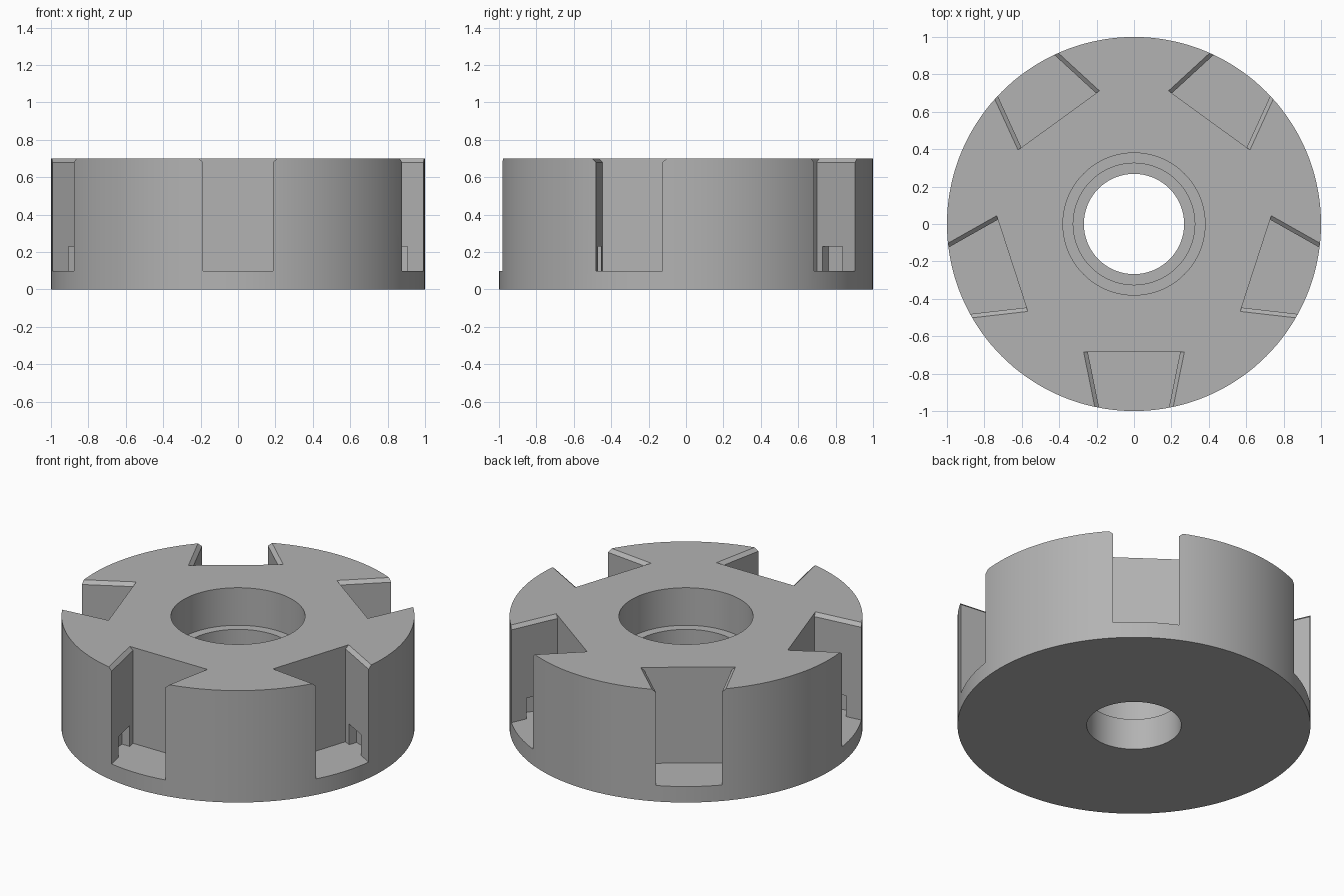
import bpy, bmesh, math
from mathutils import Matrix, Vector

if "Cube" in bpy.data.objects:
    bpy.data.objects.remove(bpy.data.objects["Cube"])

HEIGHT, FLOOR, SLOTS = 0.70, 0.10, 5

grey = bpy.data.materials.new("steel grey")
grey.diffuse_color = (0.45, 0.45, 0.45, 1)
grey.use_nodes = True
grey.node_tree.nodes["Principled BSDF"].inputs["Base Color"].default_value = grey.diffuse_color


def make_object(name, bm):
    bmesh.ops.recalc_face_normals(bm, faces=bm.faces)
    mesh = bpy.data.meshes.new(name)
    bm.to_mesh(mesh)
    bm.free()
    mesh.materials.append(grey)
    obj = bpy.data.objects.new(name, mesh)
    bpy.context.collection.objects.link(obj)
    return obj


def lathe(name, profile, steps=144):
    """Revolve a closed (radius, z) profile around the z axis."""
    bm = bmesh.new()
    rings = []
    for i in range(steps):
        a = 2 * math.pi * i / steps
        rings.append([bm.verts.new((r * math.cos(a), r * math.sin(a), z)) for r, z in profile])
    n = len(profile)
    for i in range(steps):
        a, b = rings[i], rings[(i + 1) % steps]
        for j in range(n):
            k = (j + 1) % n
            bm.faces.new((a[j], b[j], b[k], a[k]))
    return make_object(name, bm)


def radial_cutter(name, sections):
    """Loft four-sided sections (z, r_in, half_in, r_out, half_out), repeated around z."""
    bm = bmesh.new()
    for s in range(SLOTS):
        turn = Matrix.Rotation(2 * math.pi * s / SLOTS, 3, 'Z')
        rings = []
        for z, r0, h0, r1, h1 in sections:
            pts = ((-h0, -r0), (h0, -r0), (h1, -r1), (-h1, -r1))
            rings.append([bm.verts.new(turn @ Vector((x, y, z))) for x, y in pts])
        bm.faces.new(rings[0])
        bm.faces.new(rings[-1])
        for a, b in zip(rings, rings[1:]):
            for j in range(4):
                k = (j + 1) % 4
                bm.faces.new((a[j], a[k], b[k], b[j]))
    obj = make_object(name, bm)
    obj.hide_render = True
    return obj


# Round body with a bore stepped in three diameters
body = lathe("slotted_hub", [
    (0.268, 0), (1.0, 0), (1.0, HEIGHT), (0.38, HEIGHT),
    (0.38, 0.465), (0.325, 0.465), (0.325, 0.195), (0.268, 0.195)])

# Dovetail slots, chamfered along the top of both side walls
r_in, r_out, half_in, half_out = 0.685, 1.1, 0.247, 0.163
dovetails = radial_cutter("dovetail_cutter", [
    (z, r_in, half_in + c, r_out, half_out + c)
    for z, c in ((FLOOR, 0), (HEIGHT - 0.02, 0), (HEIGHT + 0.02, 0.044))])

# Small pockets at the foot of both side walls
pockets = radial_cutter("pocket_cutter", [
    (z, 0.73, 0.29, 0.885, 0.29) for z in (FLOOR, 0.23)])

bpy.context.view_layer.objects.active = body
body.select_set(True)
for cutter in (dovetails, pockets):
    mod = body.modifiers.new(cutter.name, 'BOOLEAN')
    mod.operation, mod.solver, mod.object = 'DIFFERENCE', 'EXACT', cutter
    bpy.ops.object.modifier_apply(modifier=mod.name)
    bpy.data.objects.remove(cutter)

bpy.ops.object.shade_smooth_by_angle(angle=math.radians(25))
